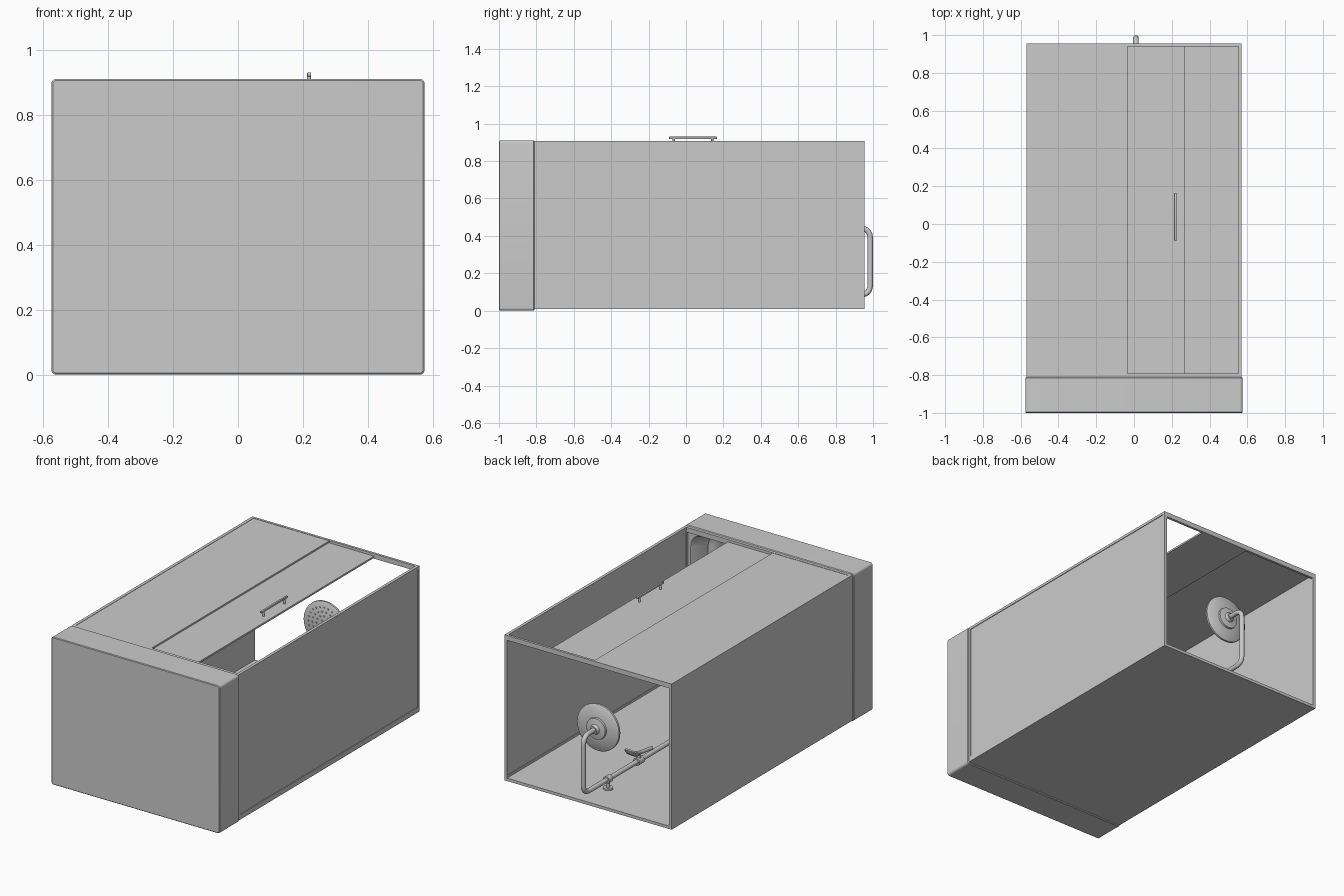
import bpy, bmesh, math
from mathutils import Vector, Matrix

if "Cube" in bpy.data.objects:
    bpy.data.objects.remove(bpy.data.objects["Cube"])

PX = 0.01  # x of the plumbing centre line


def finish(bm, name, angle=35):
    bmesh.ops.recalc_face_normals(bm, faces=bm.faces)
    me = bpy.data.meshes.new(name)
    bm.to_mesh(me)
    bm.free()
    ob = bpy.data.objects.new(name, me)
    bpy.context.collection.objects.link(ob)
    bpy.ops.object.select_all(action='DESELECT')
    ob.select_set(True)
    bpy.context.view_layer.objects.active = ob
    bpy.ops.object.shade_smooth_by_angle(angle=math.radians(angle))
    return ob


def box(name, x, y, z, bevel=0.0):
    bm = bmesh.new()
    bmesh.ops.create_cube(bm, size=1)
    for v in bm.verts:
        v.co = Vector([(r[0] + r[1]) / 2 + c * (r[1] - r[0]) for c, r in zip(v.co, (x, y, z))])
    if bevel:
        bmesh.ops.bevel(bm, geom=bm.edges[:], offset=bevel, segments=2, affect='EDGES', profile=0.5)
    return finish(bm, name)


def lathe(name, profile, origin, axis=(0, 1, 0), seg=48):
    """Spin (radius, height) points about an axis through origin."""
    bm = bmesh.new()
    vs = [bm.verts.new((r, 0, h)) for r, h in profile]
    es = [bm.edges.new(p) for p in zip(vs, vs[1:])]
    bmesh.ops.spin(bm, geom=vs + es, cent=(0, 0, 0), axis=(0, 0, 1), angle=2 * math.pi, steps=seg)
    bmesh.ops.remove_doubles(bm, verts=bm.verts[:], dist=1e-5)
    rot = Vector(axis).to_track_quat('Z', 'Y').to_matrix().to_4x4()
    bm.transform(Matrix.Translation(origin) @ rot)
    return finish(bm, name)


def rod(name, a, b, r, seg=16):
    d = Vector(b) - Vector(a)
    return lathe(name, [(0, 0), (r, 0), (r, d.length), (0, d.length)], a, d, seg)


def tube(name, pts, r, fillet):
    """Round pipe through pts with filleted corners."""
    pts = [Vector(p) for p in pts]
    path = [pts[0]]
    for p, c, n in zip(pts, pts[1:], pts[2:]):
        a, b = c + (p - c).normalized() * fillet, c + (n - c).normalized() * fillet
        for i in range(9):
            t = i / 8
            path.append(a * (1 - t) ** 2 + c * 2 * t * (1 - t) + b * t * t)
    path.append(pts[-1])
    cu = bpy.data.curves.new(name, 'CURVE')
    cu.dimensions = '3D'
    cu.bevel_depth, cu.bevel_resolution, cu.use_fill_caps = r, 4, True
    sp = cu.splines.new('POLY')
    sp.points.add(len(path) - 1)
    for q, co in zip(sp.points, path):
        q.co = (*co, 1)
    ob = bpy.data.objects.new(name, cu)
    bpy.context.collection.objects.link(ob)


def rounded_loop(bm, y, hx, hz, r, seg=6):
    """Ring of vertices: rounded rectangle in the xz plane."""
    out = []
    for k, (sx, sz) in enumerate(((1, 1), (-1, 1), (-1, -1), (1, -1))):
        for i in range(seg + 1):
            a = math.pi / 2 * (k + i / seg)
            out.append(bm.verts.new((sx * (hx - r) + r * math.cos(a), y,
                                     0.455 + sz * (hz - r) + r * math.sin(a))))
    return out


# Tray: outer shell, rim and recessed basin
bm = bmesh.new()
rings = [rounded_loop(bm, *p) for p in (
    (-1.0, 0.570, 0.451, 0.012), (-0.996, 0.575, 0.455, 0.015), (-0.815, 0.575, 0.455, 0.015),
    (-0.81, 0.571, 0.451, 0.012), (-0.81, 0.535, 0.415, 0.08), (-0.815, 0.53, 0.41, 0.08),
    (-0.93, 0.50, 0.38, 0.08), (-0.945, 0.48, 0.36, 0.07))]
for a, b in zip(rings, rings[1:]):
    for i in range(len(a)):
        j = (i + 1) % len(a)
        bm.faces.new((a[i], a[j], b[j], b[i]))
bm.faces.new(rings[0])
bm.faces.new(rings[-1])
finish(bm, "tray")
lathe("drain", [(0, 0.006), (0.04, 0.006), (0.05, 0)], (0, -0.945, 0.455), seg=32)

# Solid back and left walls
Y0, Y1 = -0.81, 0.955
box("back_wall", (-0.57, 0.57), (Y0, Y1), (0.008, 0.026))
box("left_wall", (-0.57, -0.552), (Y0, Y1), (0.026, 0.906))

# Right glass panel in its frame
for nm, y, z in (("top", (0.94, Y1), (0.026, 0.906)), ("bottom", (Y0, -0.795), (0.026, 0.906)),
                 ("front", (-0.795, 0.94), (0.890, 0.906)), ("back", (-0.795, 0.94), (0.026, 0.040))):
    box("right_frame_" + nm, (0.552, 0.57), y, z)
box("right_glass", (0.556, 0.566), (-0.797, 0.942), (0.038, 0.892))

# Front rails, fixed pane and sliding door
box("front_rail_top", (-0.552, 0.552), (0.94, Y1), (0.876, 0.906))
box("front_rail_bottom", (-0.552, 0.552), (Y0, -0.792), (0.876, 0.906))
box("fixed_pane", (-0.552, -0.035), (-0.792, 0.94), (0.894, 0.904))
box("sliding_door", (-0.06, 0.27), (-0.792, 0.94), (0.880, 0.891))

# Door handle
box("handle_bar", (0.213, 0.225), (-0.09, 0.165), (0.918, 0.930), 0.002)
for i, y in enumerate((-0.065, 0.14)):
    rod(f"handle_post_{i}", (0.219, y, 0.885), (0.219, y, 0.922), 0.006)

# Riser pipe with overhead arm
tube("riser_pipe", [(PX, -0.10, 0.085), (PX, 0.985, 0.085), (PX, 0.985, 0.44), (PX, 0.86, 0.44)],
     0.0145, 0.055)

# Overhead shower head with hub and nozzles
HY = 0.825
lathe("shower_head", [(0, 0), (0.135, 0), (0.143, 0.005), (0.143, 0.017), (0.135, 0.023),
                      (0.066, 0.030), (0.064, 0.040), (0.03, 0.046), (0.022, 0.062), (0, 0.062)],
      (PX, HY, 0.44))
bm = bmesh.new()
for ring in range(5):
    n = max(1, ring * 6)
    for i in range(n):
        a = 2 * math.pi * i / n
        m = Matrix.Translation((PX + 0.027 * ring * math.cos(a), HY - 0.002,
                                0.44 + 0.027 * ring * math.sin(a))) @ Matrix.Rotation(math.pi / 2, 4, 'X')
        bmesh.ops.create_cone(bm, cap_ends=True, segments=8, radius1=0.005, radius2=0.004,
                              depth=0.006, matrix=m)
finish(bm, "nozzles")

# Wall brackets
for i, y in enumerate((0.745, 0.10)):
    rod(f"bracket_{i}", (PX, y, 0.024), (PX, y, 0.10), 0.012)
    rod(f"bracket_collar_{i}", (PX, y - 0.018, 0.085), (PX, y + 0.018, 0.085), 0.022, 24)
    rod(f"bracket_flange_{i}", (PX, y, 0.024), (PX, y, 0.036), 0.028, 24)

# Hand shower in its slider
rod("slider", (PX, 0.42, 0.085), (PX, 0.47, 0.085), 0.023, 24)
rod("slider_arm", (PX, 0.445, 0.085), (PX, 0.445, 0.135), 0.013)
tube("hand_shower_grip", [(PX, 0.32, 0.115), (PX, 0.44, 0.13), (PX, 0.50, 0.15)], 0.011, 0.03)
lathe("hand_shower_head", [(0, 0), (0.043, 0), (0.047, 0.008), (0.03, 0.022), (0, 0.026)],
      (PX, 0.505, 0.165), (0, 0.6, -0.8), 32)

# Mixer valve with end knobs
rod("mixer_body", (PX - 0.10, -0.10, 0.085), (PX + 0.10, -0.10, 0.085), 0.024, 24)
for s, nm in ((-1, "left"), (1, "right")):
    rod("mixer_knob_" + nm, (PX + s * 0.10, -0.10, 0.085), (PX + s * 0.14, -0.10, 0.085), 0.028, 24)
    rod("mixer_inlet_" + nm, (PX + s * 0.07, -0.10, 0.024), (PX + s * 0.07, -0.10, 0.085), 0.018, 24)
